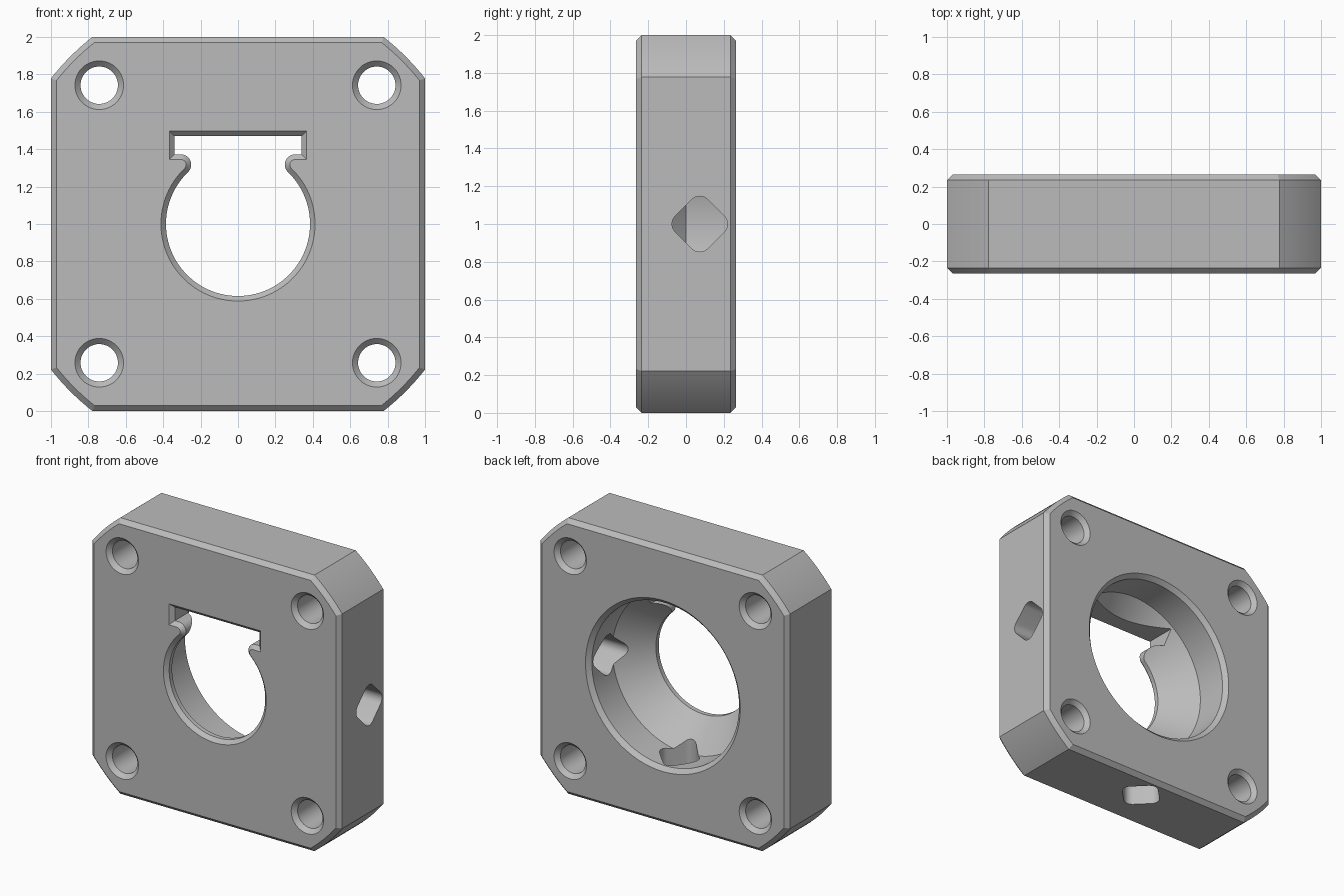
import bpy, bmesh
from math import sin, cos, asin, atan2, pi, radians, hypot
from mathutils import Vector

if "Cube" in bpy.data.objects:
    bpy.data.objects.remove(bpy.data.objects["Cube"])

HALF_DEPTH = 0.265
CHAMFER = 0.03
OVER = 0.01            # how far cutters poke out of the faces
MID = 1.0              # height of the plate centre


def arc(cx, cz, r, start, end, steps):
    return [(cx + r * cos(start + (end - start) * i / steps),
             cz + r * sin(start + (end - start) * i / steps)) for i in range(steps + 1)]


def circle(r, cx=0, cz=0, steps=96):
    return arc(cx, cz, r, 0, 2 * pi, steps)[:-1]


def loft(name, rings):
    """Skin closed rings of 3D points and cap both ends."""
    bm = bmesh.new()
    loops = [[bm.verts.new(p) for p in ring] for ring in rings]
    for a, b in zip(loops, loops[1:]):
        for i in range(len(a)):
            j = (i + 1) % len(a)
            bm.faces.new((a[i], a[j], b[j], b[i]))
    bm.faces.new(loops[0])
    bm.faces.new(loops[-1])
    bmesh.ops.recalc_face_normals(bm, faces=bm.faces)
    mesh = bpy.data.meshes.new(name)
    bm.to_mesh(mesh)
    bm.free()
    obj = bpy.data.objects.new(name, mesh)
    bpy.context.collection.objects.link(obj)
    return obj


def at_depth(y, profile):
    return [Vector((x, y, z + MID)) for x, z in profile]


def plate_outline(inset):
    """Square whose corners are trimmed by a large circle."""
    half, r = 1 - inset, 1.267 - inset
    a = asin(half / r)
    return [p for k in range(4)
            for p in arc(0, 0, r, pi / 2 - a + k * pi / 2, a + k * pi / 2, 10)]


def keyhole_outline(grow):
    """Round bore joined to a slot past two rounded lips."""
    lip_x, lip_z = 0.305, 0.317
    bore = 0.385 + grow
    lip = hypot(lip_x, lip_z) - bore
    a = atan2(lip_z, lip_x)
    side = arc(0, 0, bore, -pi / 2, a, 48)
    side += arc(lip_x, lip_z, lip, a + pi, pi / 2, 16)[1:]
    side += [(0.34 + grow, lip_z + lip), (0.34 + grow, 0.47 + grow)]
    return side + [(-x, z) for x, z in reversed(side[1:])]


def diamond_outline():
    """Square on its corner with rounded corners."""
    pts = []
    for k in range(4):
        a = k * pi / 2
        pts += arc(0.087 * cos(a), 0.087 * sin(a), 0.06, a - pi / 4, a + pi / 4, 8)
    return pts


# Plate with chamfered front and back rims
edge = HALF_DEPTH - CHAMFER
plate = loft("mounting_plate", [
    at_depth(-HALF_DEPTH, plate_outline(CHAMFER)), at_depth(-edge, plate_outline(0)),
    at_depth(edge, plate_outline(0)), at_depth(HALF_DEPTH, plate_outline(CHAMFER))])

out = HALF_DEPTH + OVER
flare = CHAMFER + OVER
cutters = []

# Keyhole opening in the front
cutters.append(loft("keyhole_cutter", [
    at_depth(-out, keyhole_outline(0.037)), at_depth(-out + 0.037, keyhole_outline(0)),
    at_depth(0.05, keyhole_outline(0))]))

# Round cavity in the back, tapering towards the front
cutters.append(loft("cavity_cutter", [
    at_depth(y, circle(r, steps=128)) for y, r in
    ((out, 0.59 + flare), (edge, 0.59), (0, 0.59), (-0.22, 0.37))]))

# Countersunk corner holes
for sx in (-1, 1):
    for sz in (-1, 1):
        cutters.append(loft("corner_hole_cutter", [
            at_depth(y, circle(r, sx * 0.742, sz * 0.742, 48)) for y, r in
            ((-out, 0.1 + flare), (-edge, 0.1), (edge, 0.1), (out, 0.1 + flare))]))

# Diamond holes through the left side and the bottom
diamond = diamond_outline()
cutters.append(loft("side_hole_cutter", [
    [Vector((x, 0.073 + u, MID + v)) for u, v in diamond] for x in (0.4, 1.2)]))
cutters.append(loft("bottom_hole_cutter", [
    [Vector((v, 0.073 + u, MID - d)) for u, v in diamond] for d in (0.4, 1.2)]))

for cutter in cutters:
    cutter.hide_render = True
    mod = plate.modifiers.new(cutter.name, "BOOLEAN")
    mod.operation = "DIFFERENCE"
    mod.solver = "EXACT"
    mod.object = cutter

# Bake the cuts and drop the cutters
bpy.context.view_layer.update()
graph = bpy.context.evaluated_depsgraph_get()
baked = bpy.data.meshes.new_from_object(plate.evaluated_get(graph))
plate.modifiers.clear()
plate.data = baked
for cutter in cutters:
    bpy.data.objects.remove(cutter)

# Smooth curved walls, crisp edges
baked.shade_smooth()
baked.set_sharp_from_angle(angle=radians(25))

# Single grey material
grey = bpy.data.materials.new("plain_grey")
grey.use_nodes = True
colour = (0.5, 0.5, 0.5, 1)
grey.diffuse_color = colour
grey.node_tree.nodes["Principled BSDF"].inputs["Base Color"].default_value = colour
baked.materials.clear()
baked.materials.append(grey)
